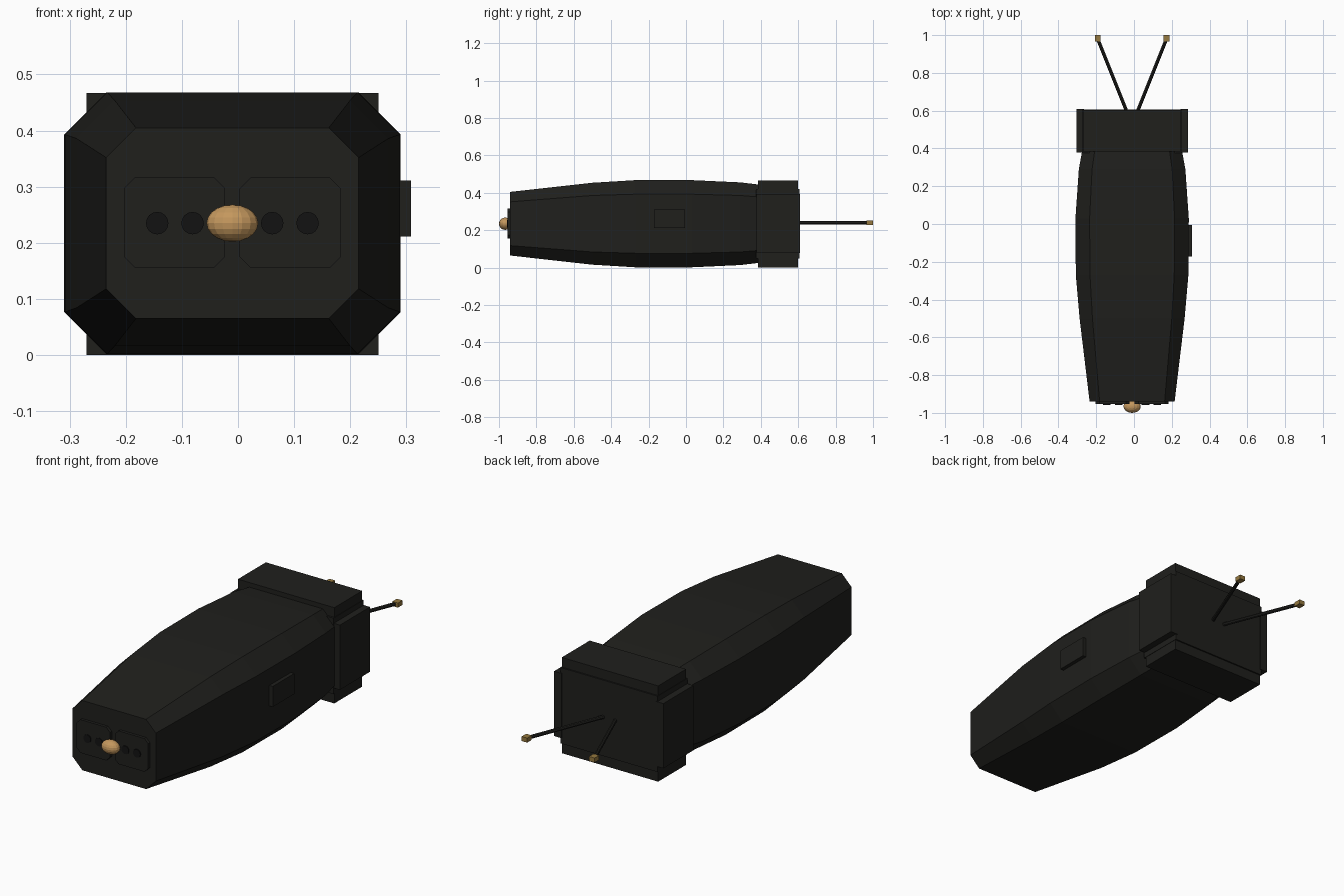
import bpy, bmesh
from mathutils import Vector

if "Cube" in bpy.data.objects:
    bpy.data.objects.remove(bpy.data.objects["Cube"])

CX, CZ = -0.01, 0.235  # axis of the model


def material(name, rgb):
    m = bpy.data.materials.new(name)
    m.diffuse_color = (*rgb, 1)
    m.use_nodes = True
    m.node_tree.nodes["Principled BSDF"].inputs["Base Color"].default_value = m.diffuse_color
    return m


DARK = material("dark_shell", (0.014, 0.014, 0.012))
BLACK = material("black_hole", (0.006, 0.006, 0.006))
TAN = material("tan_nose", (0.55, 0.31, 0.11))
BRASS = material("brass_tip", (0.3, 0.19, 0.05))


def finish(name, bm, mat):
    bmesh.ops.recalc_face_normals(bm, faces=bm.faces)
    me = bpy.data.meshes.new(name)
    bm.to_mesh(me)
    bm.free()
    me.materials.append(mat)
    ob = bpy.data.objects.new(name, me)
    bpy.context.collection.objects.link(ob)
    return ob


def loft(name, sections, mat, cx=CX, cz=CZ):
    """Chamfered rectangles (y, half width, half height, chamfer) joined along y."""
    bm = bmesh.new()
    rings = []
    for y, w, h, c in sections:
        pts = [(w, h - c), (w - c, h), (c - w, h), (-w, h - c),
               (-w, c - h), (c - w, -h), (w - c, -h), (w, c - h)]
        rings.append([bm.verts.new((cx + x, y, cz + z)) for x, z in pts])
    for a, b in zip(rings, rings[1:]):
        for i in range(8):
            j = (i + 1) % 8
            bm.faces.new((a[i], a[j], b[j], b[i]))
    bm.faces.new(rings[0])
    bm.faces.new(rings[-1])
    return finish(name, bm, mat)


def box(name, lo, hi, mat):
    bm = bmesh.new()
    bmesh.ops.create_cube(bm, size=1)
    lo, hi = Vector(lo), Vector(hi)
    for v in bm.verts:
        v.co = (lo + hi) / 2 + v.co * (hi - lo)
    return finish(name, bm, mat)


def rod(name, a, b, r, segments, mat):
    a, b = Vector(a), Vector(b)
    bm = bmesh.new()
    bmesh.ops.create_cone(bm, cap_ends=True, segments=segments, radius1=r,
                          radius2=r, depth=(b - a).length)
    rot = (b - a).to_track_quat('Z', 'Y')
    for v in bm.verts:
        v.co = rot @ v.co + (a + b) / 2
    return finish(name, bm, mat)


# Barrel-shaped body
loft("body", [(-0.94, 0.225, 0.17, 0.053), (-0.5, 0.278, 0.219, 0.068),
              (-0.27, 0.298, 0.233, 0.075), (0.03, 0.3, 0.233, 0.075),
              (0.29, 0.282, 0.221, 0.07), (0.4, 0.262, 0.208, 0.066)], DARK)

# Rear collar: core, side plates, top and bottom pads
box("rear_core", (CX - 0.262, 0.375, 0.05), (CX + 0.262, 0.607, 0.42), DARK)
for s, side in ((-1, "left"), (1, "right")):
    xs = sorted((CX + s * 0.255, CX + s * 0.295))
    box(f"rear_plate_{side}", (xs[0], 0.378, 0.078), (xs[1], 0.61, 0.394), DARK)
for name, z0, z1 in (("top", 0.408, 0.467), ("bottom", 0.0, 0.064)):
    box(f"rear_pad_{name}", (CX - 0.26, 0.385, z0), (CX + 0.26, 0.6, z1), DARK)

# Two prongs with brass tips
for s, side in ((-1, "left"), (1, "right")):
    rod(f"prong_{side}", (CX + s * 0.03, 0.6, 0.24), (CX + s * 0.18, 0.975, 0.24),
        0.009, 8, DARK)
    x = CX + s * 0.182
    box(f"prong_tip_{side}", (x - 0.015, 0.965, 0.229), (x + 0.015, 1.0, 0.251), BRASS)

# Side button
box("side_button", (0.27, -0.172, 0.211), (0.308, -0.006, 0.311), DARK)

# Front panels with round holes
for s, side in ((-1, "left"), (1, "right")):
    px = CX + s * 0.103
    loft(f"front_panel_{side}", [(-0.954, 0.09, 0.081, 0.02),
                                 (-0.93, 0.09, 0.081, 0.02)], DARK, px, CZ + 0.001)
    for i, dx in enumerate((0.071, 0.134)):
        x = CX + s * dx
        rod(f"front_hole_{side}_{i}", (x, -0.958, CZ), (x, -0.94, CZ), 0.02, 16, BLACK)

# Oval nose
bm = bmesh.new()
bmesh.ops.create_uvsphere(bm, u_segments=16, v_segments=10, radius=1)
for v in bm.verts:
    v.co = Vector((CX + v.co.x * 0.046, -0.966 + v.co.y * 0.034, CZ + v.co.z * 0.033))
finish("nose", bm, TAN)
